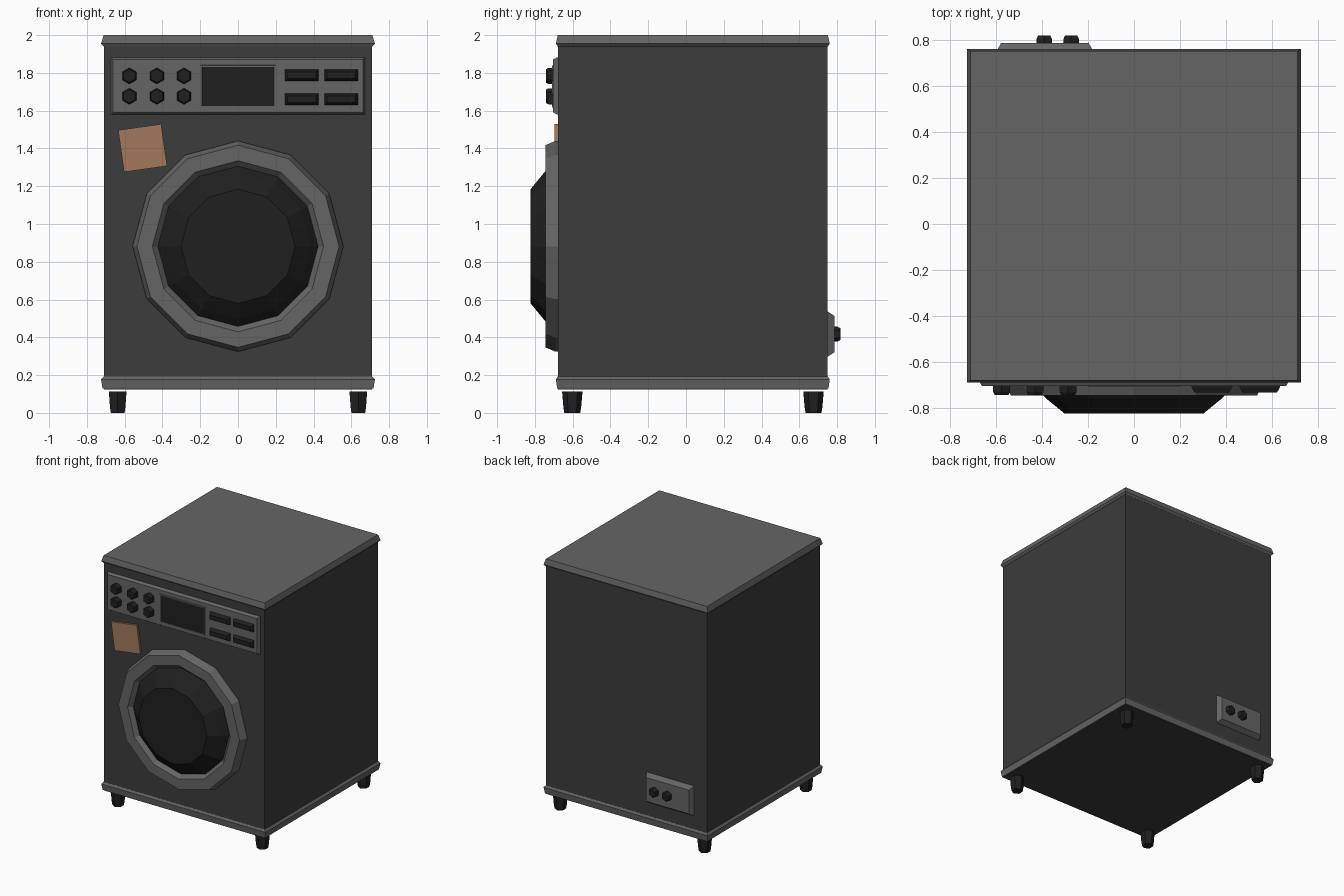
import bpy, bmesh
from math import sin, cos, pi, radians

if "Cube" in bpy.data.objects:
    bpy.data.objects.remove(bpy.data.objects["Cube"])


def material(name, rgb):
    m = bpy.data.materials.new(name)
    m.diffuse_color = (*rgb, 1)
    m.use_nodes = True
    m.node_tree.nodes["Principled BSDF"].inputs["Base Color"].default_value = m.diffuse_color
    return m


BODY = material("dark_grey", (0.045, 0.045, 0.045))
TRIM = material("mid_grey", (0.13, 0.13, 0.13))
BLACK = material("black", (0.014, 0.014, 0.014))
PAPER = material("tan", (0.36, 0.19, 0.11))


def rect(hx, hy):
    return [(-hx, -hy), (hx, -hy), (hx, hy), (-hx, hy)]


def ngon(r, n):
    # first corner points along the second axis
    return [(r * sin(2 * pi * i / n), r * cos(2 * pi * i / n)) for i in range(n)]


def loft(name, mat, centre, rings, axis="Y", loop=False):
    """Skin a stack of (outline, depth) rings; cap the ends or close it into a loop."""
    bm = bmesh.new()
    a, b = centre
    rows = []
    for outline, d in rings:
        rows.append([bm.verts.new((a + p, d, b + q) if axis == "Y" else (a + p, b + q, d))
                     for p, q in outline])
    n = len(rows[0])
    pairs = list(zip(rows, rows[1:])) + ([(rows[-1], rows[0])] if loop else [])
    for r0, r1 in pairs:
        for i in range(n):
            j = (i + 1) % n
            bm.faces.new((r0[i], r0[j], r1[j], r1[i]))
    if not loop:
        bm.faces.new(rows[0])
        bm.faces.new(rows[-1])
    bmesh.ops.recalc_face_normals(bm, faces=bm.faces)
    me = bpy.data.meshes.new(name)
    bm.to_mesh(me)
    bm.free()
    me.materials.append(mat)
    ob = bpy.data.objects.new(name, me)
    bpy.context.collection.objects.link(ob)
    return ob


CY = 0.036       # cabinet centre in y
FRONT = -0.68    # cabinet front face
BACK = 0.75      # cabinet back face

# Cabinet with flared lid and base trim
mid = (0, CY)
loft("cabinet", BODY, mid, [(rect(.71, .714), .124), (rect(.71, .714), 1.96)], "Z")
loft("lid", TRIM, mid, [(rect(.711, .715), 1.94), (rect(.725, .725), 1.955),
                        (rect(.711, .715), 2.0)], "Z")
loft("base_trim", TRIM, mid, [(rect(.717, .718), .128), (rect(.725, .725), .177),
                              (rect(.711, .715), .193)], "Z")

# Feet
for x in (-.637, .637):
    for side, y in (("front", -.602), ("back", .675)):
        loft(f"{side}_foot", BLACK, (x, y),
             [(ngon(.042, 6), 0), (ngon(.047, 6), .03), (ngon(.054, 6), .112)], "Z")

# Control panel
loft("control_panel", TRIM, (0, 1.731), [(rect(.672, .151), FRONT + .005),
                                         (rect(.672, .151), FRONT - .004),
                                         (rect(.661, .14), -.703)])

# Display with a raised frame
disp = (0, 1.728)
loft("display_frame", TRIM, disp, [(rect(.2, .113), -.701), (rect(.198, .111), -.709),
                                   (rect(.19, .104), -.709), (rect(.188, .102), -.701)],
     loop=True)
loft("display_screen", BLACK, disp, [(rect(.19, .104), -.70), (rect(.19, .104), -.705)])

# Knobs and buttons
for z in (1.784, 1.676):
    for x in (-.575, -.43, -.286):
        loft("knob", BLACK, (x, z), [(ngon(.043, 6), -.70), (ngon(.042, 6), -.73),
                                     (ngon(.035, 6), -.742)])
for z in (1.788, 1.66):
    for x in (.338, .546):
        loft("button", BLACK, (x, z), [(rect(.09, .031), -.70), (rect(.088, .029), -.708),
                                       (rect(.075, .018), -.733)])

# Paper note stuck on the front
note_turn = radians(8)
note = [(p * cos(note_turn) - q * sin(note_turn), p * sin(note_turn) + q * cos(note_turn))
        for p, q in rect(.115, .112)]
loft("paper_note", PAPER, (-.505, 1.402), [(note, FRONT + .002), (note, -.695)])

# Door ring and bulging glass
door = (0, .882)
loft("door_ring", TRIM, door, [(ngon(.558, 12), FRONT + .002), (ngon(.558, 12), -.69),
                               (ngon(.535, 12), -.745), (ngon(.453, 12), -.745),
                               (ngon(.42, 12), -.71), (ngon(.42, 12), FRONT + .002)],
     loop=True)
loft("door_glass", BLACK, door, [(ngon(.426, 12), FRONT), (ngon(.426, 12), -.713),
                                 (ngon(.385, 12), -.755), (ngon(.302, 12), -.823)])

# Rear connection plate with two valves
loft("rear_plate", TRIM, (-.387, .417), [(rect(.213, .123), BACK - .005),
                                         (rect(.19, .095), .787)])
for x in (-.39, -.273):
    loft("rear_valve", BLACK, (x, .417), [(ngon(.04, 6), .78), (ngon(.039, 6), .803),
                                          (ngon(.031, 6), .819)])
